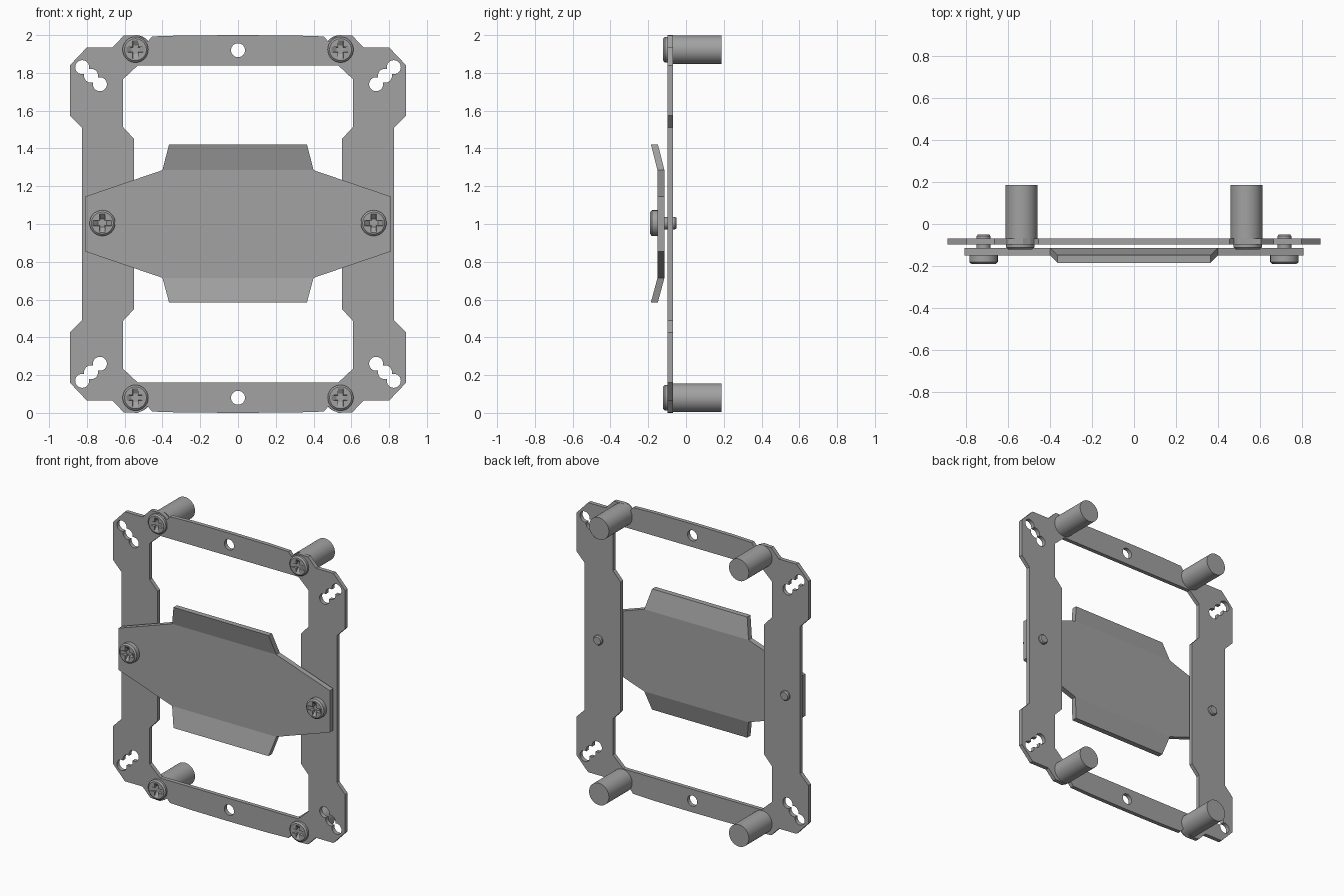
import bpy, bmesh, math
from mathutils import Vector, Matrix

if "Cube" in bpy.data.objects:
    bpy.data.objects.remove(bpy.data.objects["Cube"])

steel = bpy.data.materials.new("grey_steel")
steel.diffuse_color = (0.36, 0.36, 0.36, 1)
steel.use_nodes = True
steel.node_tree.nodes["Principled BSDF"].inputs["Base Color"].default_value = steel.diffuse_color


def add(name, bm):
    bmesh.ops.recalc_face_normals(bm, faces=bm.faces)
    me = bpy.data.meshes.new(name)
    bm.to_mesh(me)
    bm.free()
    ob = bpy.data.objects.new(name, me)
    bpy.context.collection.objects.link(ob)
    me.materials.append(steel)
    return ob


def bake(ob):
    dg = bpy.context.evaluated_depsgraph_get()
    me = bpy.data.meshes.new_from_object(ob.evaluated_get(dg))
    ob.modifiers.clear()
    ob.data = me


def smooth(ob):
    bpy.ops.object.select_all(action='DESELECT')
    ob.select_set(True)
    bpy.context.view_layer.objects.active = ob
    bpy.ops.object.shade_smooth_by_angle(angle=math.radians(30))


def lathe(name, x, z, profile, n=48):
    """Solid of revolution about the y axis from (radius, y) pairs."""
    bm = bmesh.new()
    rings = [[bm.verts.new((x + r * math.cos(2 * math.pi * i / n), y,
                            z + r * math.sin(2 * math.pi * i / n))) for i in range(n)]
             for r, y in profile]
    for a, b in zip(rings, rings[1:]):
        for i in range(n):
            j = (i + 1) % n
            bm.faces.new((a[i], a[j], b[j], b[i]))
    bm.faces.new(rings[0])
    bm.faces.new(rings[-1])
    return add(name, bm)


def screw(name, x, z, front, back, depth, shaft):
    """Pan head with a tapered cross recess, plus a shaft with a chamfered tip."""
    ob = lathe(name, x, z, [(0.058, front), (0.068, front + 0.009), (0.068, back),
                            (0.033, back), (0.033, shaft - 0.008), (0.027, shaft)])
    cutters = []
    for k in range(2):
        bm = bmesh.new()
        bmesh.ops.create_cube(bm, size=2)
        for v in bm.verts:
            outer = v.co.y < 0
            a = v.co.x * (0.051 if outer else 0.022)
            b = v.co.z * (0.0145 if outer else 0.0125)
            y = front - 0.002 if outer else front + depth - 0.001 * k
            v.co = (x + (b if k else a), y, z + (a if k else b))
        cut = add("recess_cutter", bm)
        cut.hide_render = True
        mod = ob.modifiers.new("recess", 'BOOLEAN')
        mod.operation, mod.solver, mod.object = 'DIFFERENCE', 'EXACT', cut
        cutters.append(cut)
    bake(ob)
    for cut in cutters:
        bpy.data.objects.remove(cut)
    smooth(ob)


def four_way(q):
    """Mirror an upper right quadrant (x, z) path into a closed loop about z = 1."""
    right = q + [(x, 2 - z) for x, z in reversed(q)]
    return right + [(-x, z) for x, z in reversed(right) if x > 0]


def circle(x, z, r, n=32):
    return [(x + r * math.cos(2 * math.pi * i / n), z + r * math.sin(2 * math.pi * i / n))
            for i in range(n)]


def lobed_slot(x, z, angle, r=0.037, step=0.065):
    """Outline of three overlapping round holes in a row."""
    centres = (-step, 0, step)
    top = []
    for c in centres:
        for i in range(25):
            t = math.pi * i / 24
            u, v = c + r * math.cos(t), r * math.sin(t)
            if all(d == c or math.hypot(u - d, v) > r for d in centres):
                top.append((u, max(v, 0)))
    top.sort()
    loop = top + [(u, -v) for u, v in reversed(top[1:-1])]
    ca, sa = math.cos(angle), math.sin(angle)
    return [(x + u * ca - v * sa, z + u * sa + v * ca) for u, v in loop]


# Frame plate with window, round holes and corner slots
FRONT, BACK = -0.097, -0.069
outer = [(0, 2.0), (0.30, 1.998), (0.455, 1.993), (0.478, 1.965), (0.495, 1.982), (0.53, 2.0),
         (0.605, 1.997), (0.665, 1.935), (0.80, 1.935), (0.89, 1.84), (0.89, 1.575), (0.827, 1.51)]
inner = [(0, 1.84), (0.53, 1.84), (0.61, 1.765), (0.61, 1.515), (0.55, 1.45)]
loops = [four_way(outer), four_way(inner), circle(0, 1.92, 0.037), circle(0, 0.08, 0.037)]
for sx in (-1, 1):
    for sz in (-1, 1):
        loops.append(lobed_slot(0.778 * sx, 1 + 0.785 * sz, sx * sz * math.radians(44)))
cu = bpy.data.curves.new("frame_outline", 'CURVE')
cu.dimensions, cu.fill_mode, cu.extrude = '2D', 'BOTH', (BACK - FRONT) / 2
for loop in loops:
    sp = cu.splines.new('POLY')
    sp.points.add(len(loop) - 1)
    for p, (x, z) in zip(sp.points, loop):
        p.co = (x, z, 0, 1)
    sp.use_cyclic_u = True
tmp = bpy.data.objects.new("frame_outline", cu)
bpy.context.collection.objects.link(tmp)
bpy.context.view_layer.update()
me = bpy.data.meshes.new_from_object(tmp.evaluated_get(bpy.context.evaluated_depsgraph_get()))
bpy.data.objects.remove(tmp)
bm = bmesh.new()
bm.from_mesh(me)
bmesh.ops.transform(bm, verts=bm.verts, matrix=Matrix.Translation((0, (FRONT + BACK) / 2, 0))
                    @ Matrix.Rotation(math.pi / 2, 4, 'X'))
bmesh.ops.remove_doubles(bm, verts=bm.verts, dist=1e-5)
for f in bm.faces:
    f.material_index = 0
    f.smooth = False
add("frame_plate", bm)

# Cover plate with two bent flanges
P0, P1, BEND = -0.151, -0.114, -0.035
body = [(0.81, 1.145), (0.40, 1.285)]
body = body + [(-x, z) for x, z in reversed(body)]
body += [(x, 2 - z) for x, z in reversed(body)]
bm = bmesh.new()
sheets = []
for y in (P0, P1):
    ring = [bm.verts.new((x, y, z)) for x, z in body]
    tips = [bm.verts.new((sx * 0.365, y + BEND, z))
            for sx, z in ((1, 1.422), (-1, 1.422), (-1, 0.585), (1, 0.585))]
    faces = (ring, [ring[1], tips[0], tips[1], ring[2]], [ring[5], tips[2], tips[3], ring[6]])
    for f in faces:
        bm.faces.new(f)
    sheets.append([ring[0], ring[1], tips[0], tips[1], ring[2], ring[3],
                   ring[4], ring[5], tips[2], tips[3], ring[6], ring[7]])
a, b = sheets
for i in range(len(a)):
    j = (i + 1) % len(a)
    bm.faces.new((a[i], a[j], b[j], b[i]))
add("cover_plate", bm)

# Cover screws through the side rails, corner screws and standoffs
for sx, side in ((-1, "left"), (1, "right")):
    screw(f"cover_screw_{side}", 0.718 * sx, 1.005, -0.19, P0, 0.026, -0.05)
    for z, level in ((0.08, "lower"), (1.923, "upper")):
        screw(f"corner_screw_{level}_{side}", 0.543 * sx, z, -0.121, FRONT, 0.018, -0.04)
        smooth(lathe(f"standoff_{level}_{side}", 0.537 * sx, z,
                     [(0.076, BACK), (0.076, 0.187)]))
